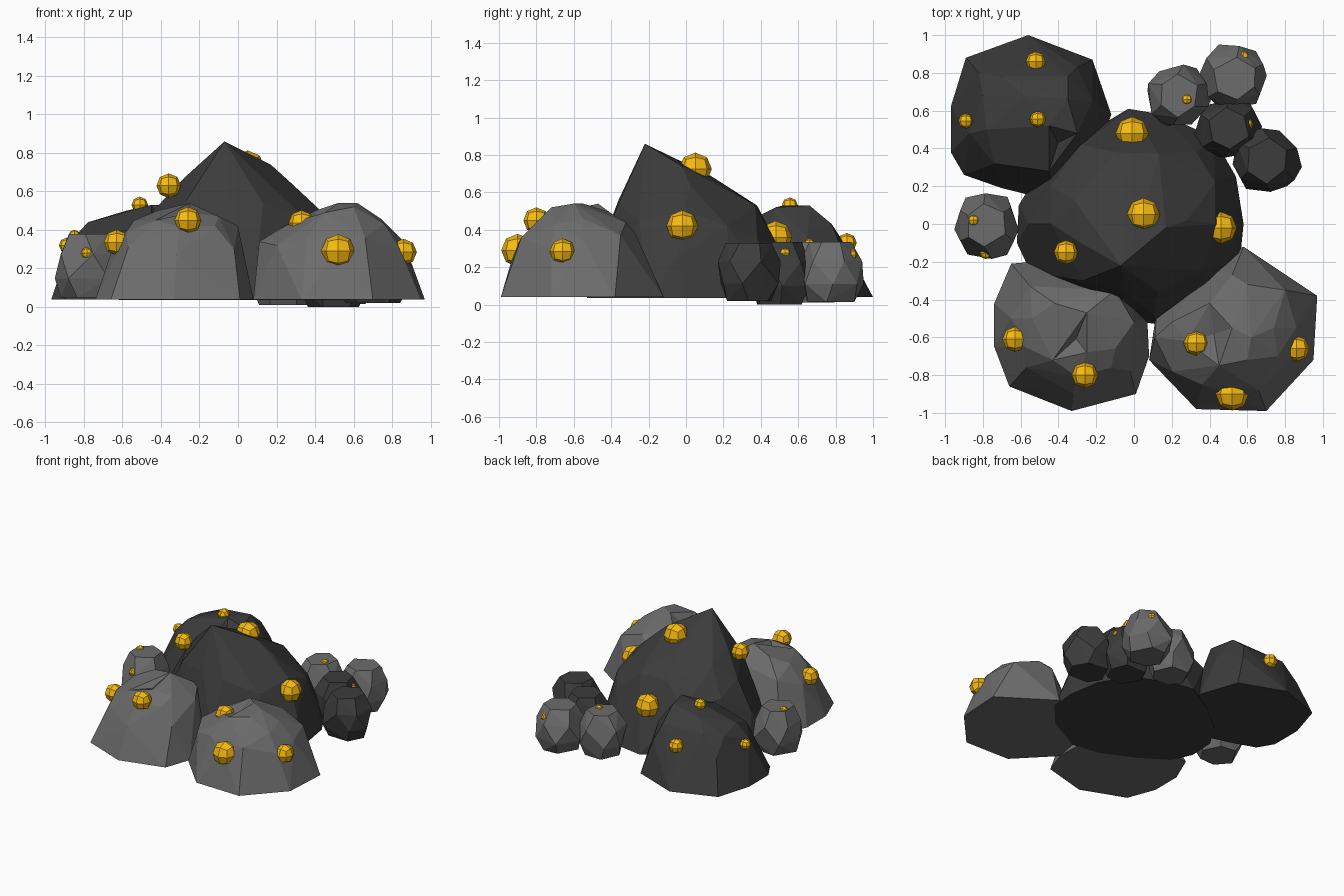
import bpy, bmesh, math, random
from mathutils import Vector
from mathutils.bvhtree import BVHTree

random.seed(4)


def material(name, rgb):
    m = bpy.data.materials.new(name)
    m.diffuse_color = (*rgb, 1)
    return m


DARK = material("dark_stone", (0.045, 0.045, 0.045))
LIGHT = material("light_stone", (0.15, 0.15, 0.15))
GOLD = material("gold", (0.95, 0.5, 0.005))


def finish(name, bm, mat):
    bmesh.ops.recalc_face_normals(bm, faces=bm.faces)
    me = bpy.data.meshes.new(name)
    bm.to_mesh(me)
    bm.free()
    me.materials.append(mat)
    ob = bpy.data.objects.new(name, me)
    bpy.context.collection.objects.link(ob)
    return ob


# faceted rock: convex hull with near-flat facets merged, then chipped dents
def hull_rock(name, points, mat, dents=()):
    bm = bmesh.new()
    for p in points:
        bm.verts.new(p)
    bmesh.ops.convex_hull(bm, input=bm.verts[:])
    loose = [v for v in bm.verts if not v.link_faces]
    bmesh.ops.delete(bm, geom=loose, context='VERTS')
    bmesh.ops.dissolve_limit(bm, angle_limit=math.radians(4),
                             verts=bm.verts[:], edges=bm.edges[:])
    for x, y, depth in dents:
        bm.faces.ensure_lookup_table()
        hit = BVHTree.FromBMesh(bm).ray_cast(Vector((x, y, 3)), Vector((0, 0, -1)))
        if hit[0] is None:
            continue
        top = [f for f in bm.faces if f.normal.z > 0.1]
        face = min(top, key=lambda f: (f.calc_center_median() - hit[0]).length)
        n = face.normal.copy()
        for v in bmesh.ops.poke(bm, faces=[face])["verts"]:
            v.co -= n * depth
        bm.normal_update()
    return finish(name, bm, mat)


# boulder: flat outline on the ground plus crown points
def boulder(name, base, outline, crown, mat, dents=()):
    hull_rock(name, [(x, y, base) for x, y in outline] + crown, mat, dents)


# pebble: chunky six-sided rings, widest low down, with a small flat top
def pebble(name, x, y, z0, z1, r, mat):
    pts = []
    for k, (t, s) in enumerate([(0, .8), (.3, 1.04), (.68, .98), (1, .66)]):
        for i in range(6):
            a = (i + 0.5 * (k // 2)) * math.tau / 6 + random.uniform(-.18, .18)
            q = r * s * random.uniform(.95, 1.08)
            pts.append((x + q * math.cos(a), y + q * math.sin(a), z0 + t * (z1 - z0)))
    hull_rock(name, pts, mat)


# nugget: cube split once and rounded, 24 faces
def nugget(i, x, y, z, r):
    bm = bmesh.new()
    bmesh.ops.create_cube(bm, size=2)
    bmesh.ops.subdivide_edges(bm, edges=bm.edges[:], cuts=1, use_grid_fill=True)
    for v in bm.verts:
        v.co = v.co.normalized() * r + Vector((x, y, z))
    finish(f"gold_nugget_{i}", bm, GOLD)


# large central boulder
boulder("main_boulder", .035,
        [(-.62, -.1), (-.61, .1), (-.5, .28), (-.28, .46), (-.03, .61), (.15, .58),
         (.42, .46), (.54, .25), (.58, .0), (.56, -.2), (.4, -.38), (.12, -.53),
         (-.1, -.5), (-.35, -.38), (-.55, -.25)],
        [(-.07, -.22, .86), (.17, -.02, .74), (.05, .08, .71), (-.04, .13, .69),
         (.28, .02, .64), (.43, 0, .5), (-.1, .38, .53), (.13, .37, .53),
         (-.28, -.1, .67), (-.31, .12, .61), (-.44, 0, .5), (-.44, .2, .42),
         (-.27, -.3, .55), (-.05, -.36, .56), (.13, -.36, .54), (.36, -.25, .45),
         (.43, .22, .42), (.33, .38, .36), (-.28, .42, .38), (.05, .5, .3),
         (.54, -.05, .25), (-.56, 0, .28), (.1, -.48, .25)], DARK)

# back left boulder
boulder("back_boulder", .04,
        [(-.56, 1), (-.22, .87), (-.12, .58), (-.22, .3), (-.42, .12), (-.7, .19),
         (-.9, .26), (-.97, .38), (-.97, .62), (-.89, .88)],
        [(-.45, .52, .53), (-.35, .66, .53), (-.58, .68, .5), (-.3, .48, .52),
         (-.78, .5, .44), (-.8, .68, .41), (-.7, .78, .43), (-.35, .78, .43),
         (-.55, .85, .32), (-.87, .48, .34), (-.74, .32, .37), (-.45, .28, .42),
         (-.22, .65, .36), (-.3, .83, .3), (-.82, .8, .29)], DARK,
        [(-.45, .4, .04)])

# front left boulder
boulder("front_left_boulder", .04,
        [(-.33, -.99), (.01, -.9), (.08, -.7), (.07, -.5), (-.02, -.3), (-.3, -.18),
         (-.65, -.21), (-.74, -.42), (-.74, -.65), (-.66, -.86)],
        [(-.25, -.47, .54), (-.42, -.42, .5), (-.54, -.5, .45), (-.58, -.65, .39),
         (-.43, -.72, .45), (-.25, -.68, .49), (-.1, -.66, .47), (0, -.52, .42),
         (-.12, -.76, .42), (-.3, -.81, .42), (-.55, -.33, .38), (-.1, -.35, .45),
         (-.02, -.78, .3), (-.65, -.5, .31), (-.57, -.76, .31), (-.32, -.9, .27)], LIGHT,
        [(-.3, -.62, .04)])

# front right boulder
boulder("front_right_boulder", .04,
        [(.33, -.98), (.7, -.99), (.95, -.72), (.97, -.38), (.58, -.12), (.4, -.2),
         (.12, -.46), (.08, -.72)],
        [(.62, -.6, .54), (.52, -.55, .54), (.4, -.42, .5), (.6, -.72, .52),
         (.45, -.75, .49), (.28, -.62, .44), (.2, -.52, .4), (.11, -.6, .34),
         (.74, -.55, .46), (.76, -.7, .43), (.6, -.32, .44), (.8, -.35, .37),
         (.86, -.55, .34), (.52, -.27, .38), (.36, -.85, .36), (.66, -.88, .36),
         (.52, -.92, .28), (.84, -.72, .3), (.2, -.78, .32)], LIGHT,
        [(.36, -.6, .04)])

# small pebbles
pebble("left_pebble", -.78, -.01, .05, .38, .17, LIGHT)
pebble("inner_pebble", .235, .68, .01, .335, .163, LIGHT)
pebble("outer_pebble", .53, .775, .015, .335, .172, LIGHT)
pebble("middle_pebble", .5, .505, .0, .335, .165, DARK)
pebble("right_pebble", .70, .335, .02, .33, .174, DARK)

# gold nuggets on the rocks
for i, n in enumerate([
        (.05, .05, .725, .088), (-.01, .48, .36, .088), (.46, -.02, .42, .085),
        (-.36, -.15, .63, .064), (-.51, .555, .53, .043), (-.52, .86, .33, .053),
        (-.89, .545, .32, .04), (-.26, -.8, .45, .07), (-.63, -.61, .335, .067),
        (.52, -.9, .29, .088), (.33, -.63, .435, .068), (.86, -.66, .285, .069),
        (-.85, .02, .37, .031), (-.785, -.155, .28, .031), (.28, .66, .325, .029),
        (.58, .885, .265, .031), (.6, .53, .275, .031)]):
    nugget(i + 1, *n)
